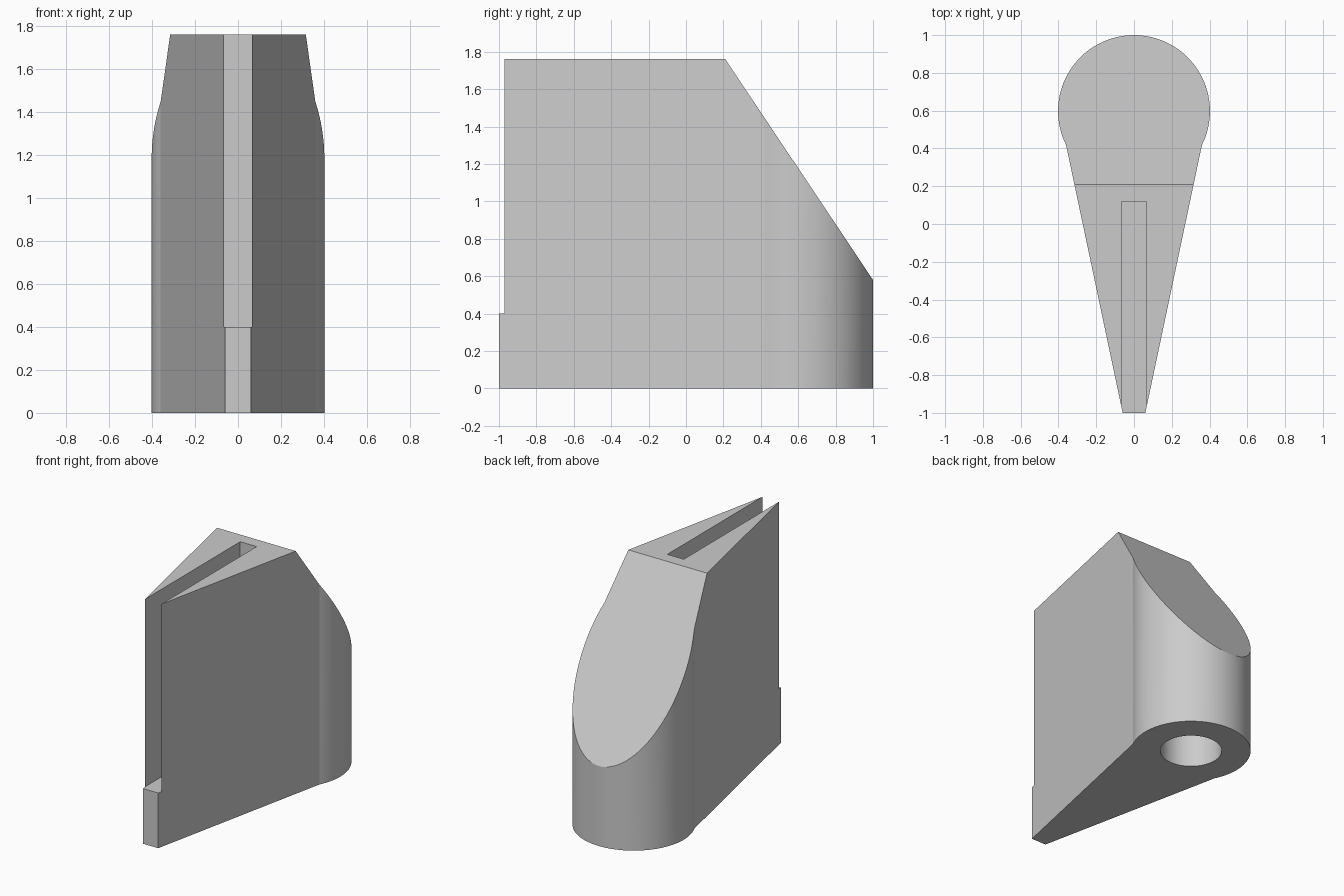
import bpy
import bmesh
from math import cos, sin, radians
from mathutils import Vector

cube = bpy.data.objects.get("Cube")
if cube:
    bpy.data.objects.remove(cube, do_unlink=True)

# Single grey material
grey = bpy.data.materials.new("plain_grey")
grey.use_nodes = True
colour = (0.6, 0.6, 0.6, 1)
grey.diffuse_color = colour
grey.node_tree.nodes["Principled BSDF"].inputs["Base Color"].default_value = colour

HEIGHT = 1.76
CENTRE_Y, RADIUS = 0.598, 0.402
SLOPE_TOP, SLOPE_END = Vector((0, 0.21, HEIGHT)), Vector((0, 1, 0.58))


def prism(name, outline, z0, z1):
    """Extrude a flat outline from z0 to z1."""
    bm = bmesh.new()
    face = bm.faces.new([bm.verts.new((x, y, z0)) for x, y in outline])
    ext = bmesh.ops.extrude_face_region(bm, geom=[face])
    top = [v for v in ext["geom"] if isinstance(v, bmesh.types.BMVert)]
    bmesh.ops.translate(bm, verts=top, vec=(0, 0, z1 - z0))
    bmesh.ops.recalc_face_normals(bm, faces=bm.faces)
    mesh = bpy.data.meshes.new(name)
    bm.to_mesh(mesh)
    bm.free()
    mesh.materials.append(grey)
    obj = bpy.data.objects.new(name, mesh)
    bpy.context.collection.objects.link(obj)
    return obj


def arc(radius, start, end, steps):
    return [(radius * cos(radians(start + (end - start) * i / steps)),
             CENTRE_Y + radius * sin(radians(start + (end - start) * i / steps)))
            for i in range(steps + 1)]


# Teardrop body: narrow flat front, tapering sides, round back
outline = [(-0.06, -1), (0.06, -1)] + arc(RADIUS, -26.5, 206.5, 72)
body = prism("wedge_body", outline, 0, HEIGHT)

# Sloping cut across the back of the top
bm = bmesh.new()
bm.from_mesh(body.data)
run = SLOPE_END - SLOPE_TOP
cut = bmesh.ops.bisect_plane(bm, geom=bm.verts[:] + bm.edges[:] + bm.faces[:],
                             plane_co=SLOPE_TOP, plane_no=(0, -run.z, run.y),
                             clear_outer=True)
edges = [e for e in cut["geom_cut"] if isinstance(e, bmesh.types.BMEdge)]
bmesh.ops.contextual_create(bm, geom=edges)
bmesh.ops.recalc_face_normals(bm, faces=bm.faces)
bm.to_mesh(body.data)
bm.free()

# Slot open at the top and front, and round socket in the underside
slot = prism("slot_cutter", [(-0.066, -1.2), (0.066, -1.2), (0.066, 0.12), (-0.066, 0.12)],
             0.4, HEIGHT + 0.2)
socket = prism("socket_cutter", arc(0.207, 0, 355, 71), -0.2, 0.4)

bpy.context.view_layer.objects.active = body
body.select_set(True)
for cutter in (slot, socket):
    mod = body.modifiers.new(cutter.name, "BOOLEAN")
    mod.operation = "DIFFERENCE"
    mod.solver = "EXACT"
    mod.object = cutter
    bpy.ops.object.modifier_apply(modifier=mod.name)
    bpy.data.objects.remove(cutter, do_unlink=True)

bpy.ops.object.shade_smooth_by_angle(angle=radians(10))
